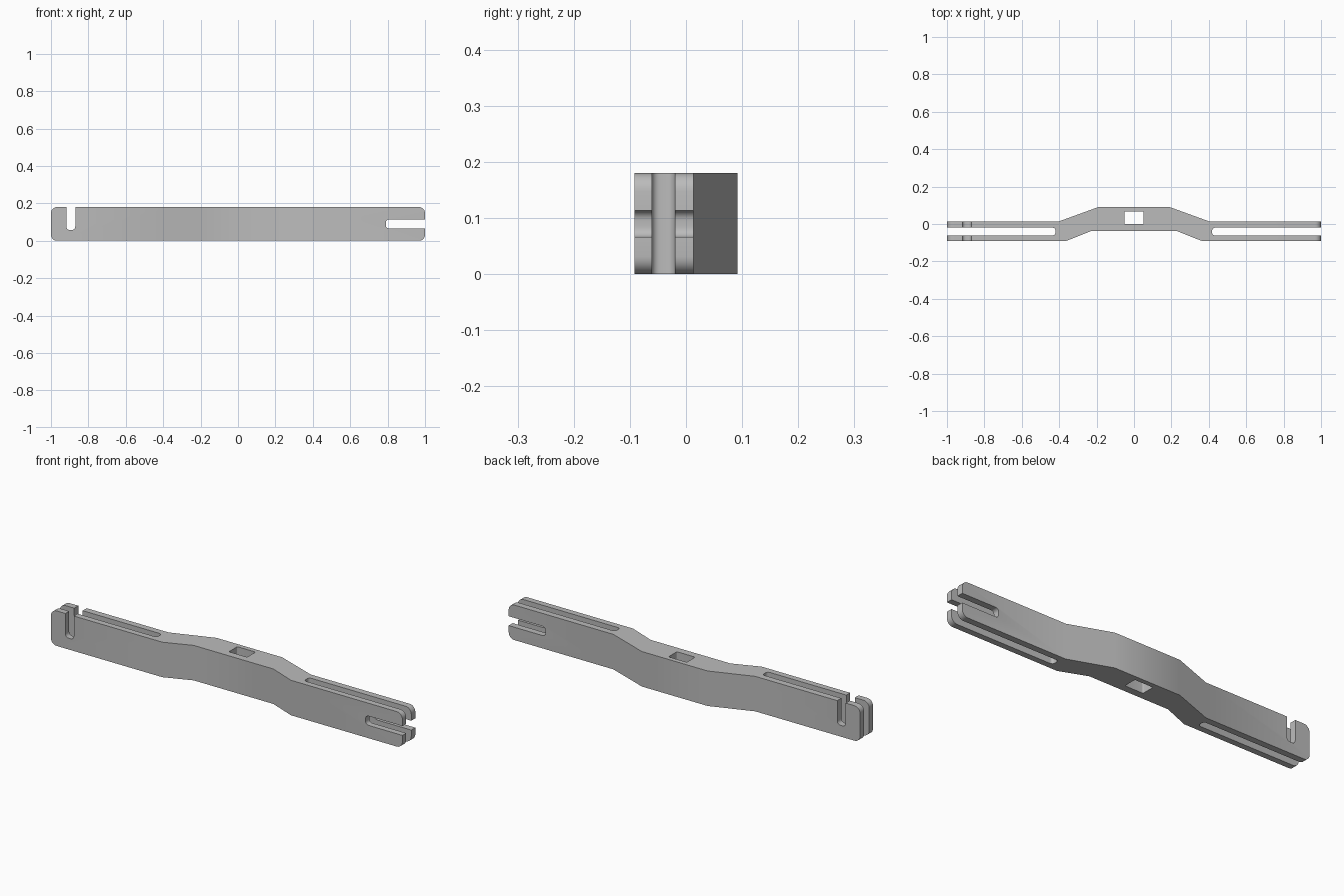
import bpy, bmesh

if "Cube" in bpy.data.objects:
    bpy.data.objects.remove(bpy.data.objects["Cube"], do_unlink=True)

HEIGHT = 0.18

grey = bpy.data.materials.new("plain grey")
grey.use_nodes = True
colour = (0.5, 0.5, 0.5, 1.0)
grey.diffuse_color = colour
grey.node_tree.nodes["Principled BSDF"].inputs["Base Color"].default_value = colour


def finish(bm, name):
    bmesh.ops.recalc_face_normals(bm, faces=bm.faces)
    mesh = bpy.data.meshes.new(name)
    bm.to_mesh(mesh)
    bm.free()
    mesh.materials.append(grey)
    ob = bpy.data.objects.new(name, mesh)
    bpy.context.collection.objects.link(ob)
    return ob


def round_edges(bm, axis, radius, test):
    """Round the edges parallel to an axis whose midpoint passes the test."""
    edges = []
    for e in bm.edges:
        a, b = (v.co for v in e.verts)
        if abs((a - b).normalized()[axis]) > 0.99 and test((a + b) / 2):
            edges.append(e)
    bmesh.ops.bevel(bm, geom=edges, offset=radius, offset_type='OFFSET',
                    segments=6, profile=0.5, affect='EDGES')


def cutter(name, lo, hi, axis, radius, test):
    """Box cutter with its inner corners rounded."""
    bm = bmesh.new()
    bmesh.ops.create_cube(bm, size=1)
    for v in bm.verts:
        for i in range(3):
            v.co[i] = lo[i] if v.co[i] < 0 else hi[i]
    round_edges(bm, axis, radius, test)
    ob = finish(bm, name)
    ob.hide_render = True
    return ob


# Bar: half plan profile mirrored across x, extruded upwards
back = [(1.0, 0.013), (0.404, 0.013), (0.187, 0.092)]
front = [(0.227, -0.037), (0.366, -0.092), (1.0, -0.092)]
half = front + back
outline = half + [(-x, y) for x, y in reversed(half)]
bm = bmesh.new()
face = bm.faces.new([bm.verts.new((x, y, 0)) for x, y in outline])
up = bmesh.ops.extrude_face_region(bm, geom=[face])["geom"]
bmesh.ops.translate(bm, vec=(0, 0, HEIGHT),
                    verts=[g for g in up if isinstance(g, bmesh.types.BMVert)])
round_edges(bm, 1, 0.032, lambda c: abs(c.x) > 0.99)
bar = finish(bm, "slotted_bar")

# Openings: long arm slots, centre hole, top notch and end slot
cutters = [
    cutter("left_arm_slot", (0.418, -0.061, -0.1), (1.1, -0.02, 0.3),
           2, 0.014, lambda c: c.x < 1),
    cutter("right_arm_slot", (-1.1, -0.061, -0.1), (-0.42, -0.02, 0.3),
           2, 0.014, lambda c: c.x > -1),
    cutter("centre_hole", (-0.052, 0.0, -0.1), (0.052, 0.068, 0.3),
           2, 0.005, lambda c: True),
    cutter("top_notch", (-0.918, -0.2, 0.058), (-0.87, 0.2, 0.3),
           1, 0.018, lambda c: c.z < 0.1),
    cutter("end_slot", (0.79, -0.2, 0.066), (1.1, 0.2, 0.114),
           1, 0.018, lambda c: c.x < 1),
]
bpy.ops.object.select_all(action='DESELECT')
bar.select_set(True)
bpy.context.view_layer.objects.active = bar
for c in cutters:
    mod = bar.modifiers.new(c.name, 'BOOLEAN')
    mod.operation = 'DIFFERENCE'
    mod.solver = 'EXACT'
    mod.object = c
    bpy.ops.object.modifier_apply(modifier=mod.name)
    bpy.data.objects.remove(c, do_unlink=True)

# Soft shading over the gentle bends, crisp elsewhere
bpy.ops.object.shade_smooth_by_angle(angle=0.5236)
